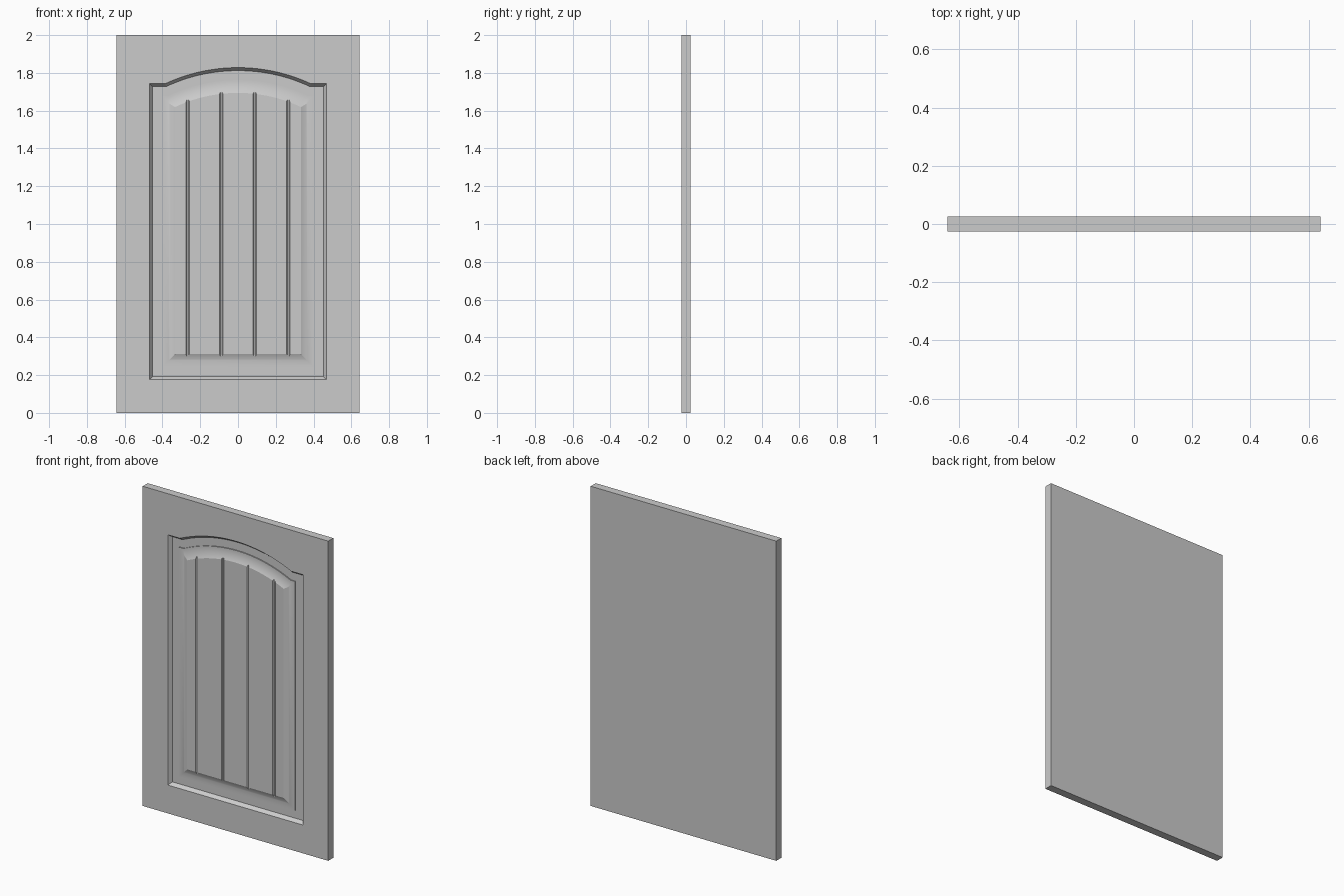
import bpy, bmesh, math

if "Cube" in bpy.data.objects:
    bpy.data.objects.remove(bpy.data.objects["Cube"])

HALF_W, HEIGHT, FRONT, BACK = 0.642, 2.0, -0.025, 0.025
OPEN_HALF, OPEN_BOTTOM, SHOULDER = 0.468, 0.177, 1.743
ARCH_R, ARCH_Z = 0.914, 0.914
ARC_STEPS, COVE_STEPS = 40, 10


def arched_outline(d):
    """Opening outline (x, z) offset inward by d: square base, shoulders, arch."""
    half, r, zs = OPEN_HALF - d, ARCH_R - d, SHOULDER - d
    ax = min(math.sqrt(r * r - (zs - ARCH_Z) ** 2), half)
    az = ARCH_Z + math.sqrt(r * r - ax * ax)
    a = math.asin(ax / r)
    pts = [(-half, OPEN_BOTTOM + d), (half, OPEN_BOTTOM + d), (half, min(zs, az))]
    for i in range(ARC_STEPS + 1):
        t = a - 2 * a * i / ARC_STEPS
        pts.append((r * math.sin(t), ARCH_Z + r * math.cos(t)))
    pts.append((-half, min(zs, az)))
    return pts


def add_loop(bm, pts, y):
    return [bm.verts.new((x, y, z)) for x, z in pts]


def bridge(bm, a, b):
    n = len(a)
    for i in range(n):
        j = (i + 1) % n
        bm.faces.new((a[i], a[j], b[j], b[i]))


def loop_edges(bm, vs):
    return [bm.edges.get((vs[i], vs[i - 1])) for i in range(len(vs))]


def make_object(name, bm):
    bmesh.ops.remove_doubles(bm, verts=bm.verts, dist=1e-5)
    bmesh.ops.recalc_face_normals(bm, faces=bm.faces)
    me = bpy.data.meshes.new(name)
    bm.to_mesh(me)
    bm.free()
    ob = bpy.data.objects.new(name, me)
    bpy.context.collection.objects.link(ob)
    return ob


# Section of the moulding as (inward offset, depth): sloped wall, floor, step, cove
section = [(0.0, 0.0), (0.016, 0.022), (0.0665, 0.022), (0.0665, 0.016)]
cove_w, cove_h = 0.0675, 0.016
cove_r = (cove_w ** 2 + cove_h ** 2) / (2 * cove_h)
cove_a = math.asin(cove_w / cove_r)
for k in range(1, COVE_STEPS + 1):
    t = cove_a * k / COVE_STEPS
    section.append((0.0665 + cove_r * math.sin(t), 0.016 - cove_r * (1 - math.cos(t))))

# Door slab with the moulded raised panel
bm = bmesh.new()
rect = [(-HALF_W, 0), (HALF_W, 0), (HALF_W, HEIGHT), (-HALF_W, HEIGHT)]
back, front = add_loop(bm, rect, BACK), add_loop(bm, rect, FRONT)
bm.faces.new(back)
bridge(bm, back, front)
rings = [add_loop(bm, arched_outline(d), FRONT + dep) for d, dep in section]
for a, b in zip(rings, rings[1:]):
    bridge(bm, a, b)
bm.faces.new(rings[-1])
bmesh.ops.triangle_fill(bm, use_beauty=True,
                        edges=loop_edges(bm, front) + loop_edges(bm, rings[0]))
door = make_object("cabinet_door", bm)

# Cutter for the four vertical grooves, fading out into the cove
bm = bmesh.new()
groove = [(-0.019, -0.035), (-0.009, FRONT), (-0.004, FRONT + 0.005),
          (0.004, FRONT + 0.005), (0.009, FRONT), (0.019, -0.035)]
for x in (-0.267, -0.089, 0.089, 0.267):
    ends = [[bm.verts.new((x + px, py, z)) for px, py in groove] for z in (0.27, 1.71)]
    bridge(bm, *ends)
    for e in ends:
        bm.faces.new(e)
cutter = make_object("groove_cutter", bm)
cutter.hide_render = True

cut = door.modifiers.new("grooves", 'BOOLEAN')
cut.operation, cut.solver, cut.object = 'DIFFERENCE', 'EXACT', cutter
bpy.context.view_layer.objects.active = door
door.select_set(True)
bpy.ops.object.modifier_apply(modifier=cut.name)
bpy.data.objects.remove(cutter)
bpy.ops.object.shade_smooth_by_angle(angle=math.radians(18))
